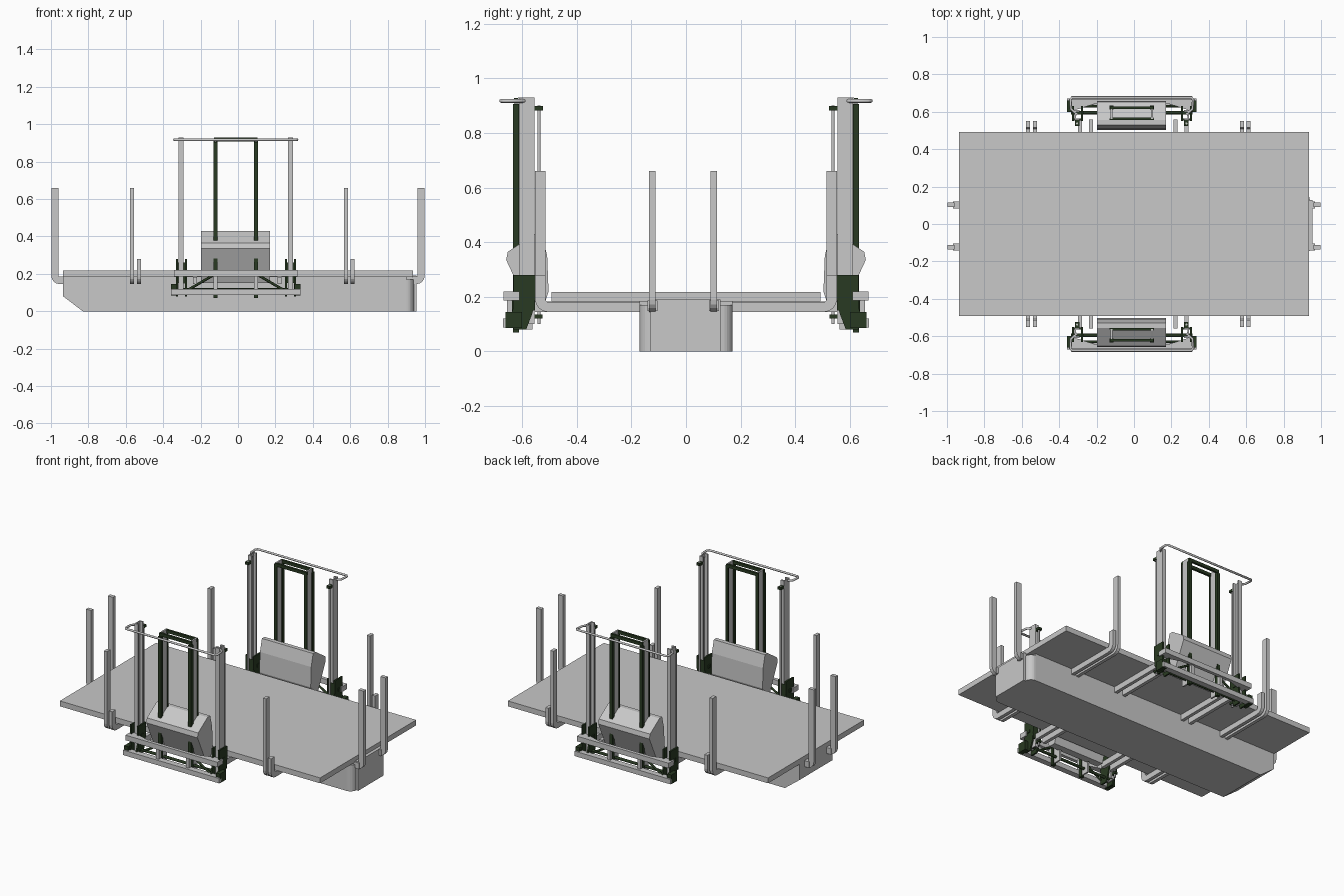
import bpy, bmesh, math
from mathutils import Vector

if "Cube" in bpy.data.objects:
    bpy.data.objects.remove(bpy.data.objects["Cube"])


def material(name, rgb):
    m = bpy.data.materials.new(name)
    m.diffuse_color = (*rgb, 1)
    m.use_nodes = True
    m.node_tree.nodes["Principled BSDF"].inputs["Base Color"].default_value = m.diffuse_color
    return m


GREY = material("light grey metal", (0.58, 0.58, 0.58))
GREEN = material("dark green paint", (0.022, 0.042, 0.016))


def finish(name, bm, mat):
    bmesh.ops.recalc_face_normals(bm, faces=bm.faces)
    me = bpy.data.meshes.new(name)
    bm.to_mesh(me)
    bm.free()
    ob = bpy.data.objects.new(name, me)
    me.materials.append(mat)
    bpy.context.collection.objects.link(ob)
    return ob


def prism(name, pts, axis, lo, hi, mat=GREY):
    """Extrude an outline along an axis; outline is in the other two axes, in order."""
    place = {"x": lambda p, h: (h, p[0], p[1]),
             "y": lambda p, h: (p[0], h, p[1]),
             "z": lambda p, h: (p[0], p[1], h)}[axis]
    bm = bmesh.new()
    a = [bm.verts.new(place(p, lo)) for p in pts]
    b = [bm.verts.new(place(p, hi)) for p in pts]
    bm.faces.new(a)
    bm.faces.new(b)
    for i in range(len(pts)):
        j = (i + 1) % len(pts)
        bm.faces.new((a[i], a[j], b[j], b[i]))
    return finish(name, bm, mat)


def box(name, x, y, z, mat=GREY):
    return prism(name, [(x[0], y[0]), (x[1], y[0]), (x[1], y[1]), (x[0], y[1])], "z", *z, mat)


def ybox(name, s, x, y, z, mat=GREY):
    """Box given by its distance from the centre line, on side s."""
    return box(name, x, sorted((s * y[0], s * y[1])), z, mat)


def tube(name, pts, r, mat=GREY, sides=8):
    cu = bpy.data.curves.new(name, "CURVE")
    cu.dimensions = "3D"
    cu.bevel_depth = r
    cu.bevel_resolution = sides // 4
    cu.use_fill_caps = True
    sp = cu.splines.new("POLY")
    sp.points.add(len(pts) - 1)
    for p, c in zip(sp.points, pts):
        p.co = (*c, 1)
    ob = bpy.data.objects.new(name, cu)
    cu.materials.append(mat)
    bpy.context.collection.objects.link(ob)
    return ob


def bent_post(base, out, top):
    """Upright with a curved foot; base is the inner end of the foot."""
    inner, zb, t = out - 0.037, 0.145, 0.035
    foot = [(base, zb)]
    for i in range(5):
        a = math.radians(-90 + i * 22.5)
        foot.append((out - 0.045 + 0.045 * math.cos(a), zb + 0.045 + 0.045 * math.sin(a)))
    return foot + [(out, top), (inner, top), (inner, zb + t + 0.01), (inner - 0.008, zb + t), (base, zb + t)]


# Platform deck
box("deck", (-0.935, 0.935), (-0.493, 0.493), (0.182, 0.217))

# Central spine: chamfered nose on one end, rounded corners on the other
prism("spine", [(-0.935, 0.08), (-0.83, 0), (0.90, 0), (0.90, 0.182), (-0.935, 0.182)],
      "y", -0.17, 0.17)
corner = [(0.90 + 0.04 * math.sin(math.radians(a)), 0.13 + 0.04 * math.cos(math.radians(a)))
          for a in range(0, 91, 15)]
prism("spine_end", [(0.88, 0.17)] + corner + [(x, -y) for x, y in reversed(corner)] + [(0.88, -0.17)],
      "z", 0, 0.17)
box("end_plate", (0.90, 0.955), (-0.13, 0.127), (0, 0.19))

# Side stakes, socket hooks and cross beams
for s in (-1, 1):
    for x0, x1 in ((-0.578, -0.54), (0.566, 0.602)):
        for x, top, n in ((x0, 0.66, "side_stake"), (x1, 0.28, "stake_socket")):
            pts = [(s * y, z) for y, z in bent_post(0.17, 0.552, top)]
            prism(n, pts, "x", x, x + 0.022)
    for x in (-0.30, -0.24, 0.21, 0.27):
        ybox("cross_beam", s, (x, x + 0.022), (0.17, 0.56), (0.145, 0.182))

# End stakes with their sockets
for s in (-1, 1):
    for y in (-0.123, 0.102):
        pts = [(s * x, z) for x, z in bent_post(0.92, 0.998, 0.66)]
        prism("end_stake", pts, "y", y - 0.012, y + 0.012)
        box("end_socket", sorted((s * 0.93, s * 0.968)), (y - 0.018, y + 0.018), (0.148, 0.187))

# Lifting masts on both sides
CX = -0.012
for s in (-1, 1):
    for k in (-1, 1):
        x = CX + k * 0.292
        # outer mast: channel open toward the middle
        w, t = 0.013, 0.007
        plan = [(-w, 0.555), (w, 0.555), (w, 0.565), (-w + t, 0.565),
                (-w + t, 0.60), (w, 0.60), (w, 0.61), (-w, 0.61)]
        prism("outer_mast", [(x - k * u, s * v) for u, v in plan], "z", 0.10, 0.93)
        # slim guide rod with clamps
        tube("guide_rod", [(x, s * 0.538, 0.10), (x, s * 0.538, 0.90)], 0.006)
        ybox("rod_clamp", s, (x - 0.012, x + 0.012), (0.523, 0.56), (0.882, 0.898), GREEN)
        ybox("rod_foot", s, (x - 0.01, x + 0.01), (0.525, 0.56), (0.12, 0.135), GREEN)
        # carriage side plates around the mast foot
        cheek = [(0.552, 0.28), (0.632, 0.28), (0.632, 0.16), (0.645, 0.12), (0.63, 0.08),
                 (0.585, 0.08), (0.562, 0.14), (0.552, 0.20)]
        for d in (-0.028, 0.02):
            prism("carriage_cheek", [(s * a, b) for a, b in cheek], "x", x + d, x + d + 0.01, GREEN)
        ybox("carriage_back", s, (x - 0.028, x + 0.028), (0.553, 0.563), (0.15, 0.26), GREEN)
        ybox("carriage_roller", s, (x - 0.034, x + 0.034), (0.585, 0.605), (0.20, 0.22), GREEN)
        xe = sorted((CX + k * 0.315, CX + k * 0.345))
        ybox("bar_end", s, xe, (0.60, 0.66), (0.085, 0.145), GREEN)

        # inner mast: grey web with dark front rail
        xi = CX + k * 0.108
        ybox("inner_mast_web", s, (xi - 0.005, xi + 0.005), (0.562, 0.614), (0.08, 0.93))
        ybox("inner_mast_rail", s, (xi - 0.011, xi + 0.011), (0.612, 0.633), (0.07, 0.905), GREEN)
        ybox("inner_mast_back", s, (xi - 0.010, xi + 0.010), (0.556, 0.564), (0.15, 0.92), GREEN)
        tube("diagonal_brace", [(xi, s * 0.63, 0.20), (x - k * 0.03, s * 0.63, 0.11)], 0.007, GREEN)
        ybox("bar_strut", s, (xi - 0.01, xi + 0.01), (0.635, 0.655), (0.10, 0.20))

    # top ties between the inner masts
    for y in (0.563, 0.622):
        ybox("top_tie", s, (CX - 0.115, CX + 0.115), (y - 0.007, y + 0.007), (0.908, 0.928), GREEN)

    # guard rail hoop at the mast tops
    hoop = [(-0.292, 0.585), (-0.325, 0.615), (-0.328, 0.665), (-0.318, 0.677)]
    hoop = hoop + [(-x, y) for x, y in reversed(hoop)]
    tube("guard_hoop", [(CX + x, s * y, 0.917) for x, y in hoop], 0.007)

    # lower bumper bars, upper one with gusseted ends
    half = [(-0.33, 0.61), (-0.33, 0.667), (0.33, 0.667), (0.33, 0.61), (0.30, 0.61),
            (0.19, 0.645), (-0.19, 0.645), (-0.30, 0.61)]
    prism("upper_bumper", [(CX + x, s * y) for x, y in half], "z", 0.187, 0.22)
    ybox("lower_bumper", s, (CX - 0.345, CX + 0.345), (0.632, 0.67), (0.088, 0.12))
    tube("drive_shaft", [(CX - 0.30, s * 0.595, 0.115), (CX + 0.30, s * 0.595, 0.115)], 0.009, GREEN)

    # wedge shaped cabinet between the masts
    cab = [(0.525, 0.15), (0.503, 0.22), (0.508, 0.35), (0.528, 0.43), (0.555, 0.43),
           (0.652, 0.365), (0.658, 0.335), (0.572, 0.15)]
    prism("cabinet", [(s * a, b) for a, b in cab], "x", CX - 0.186, CX + 0.182)
